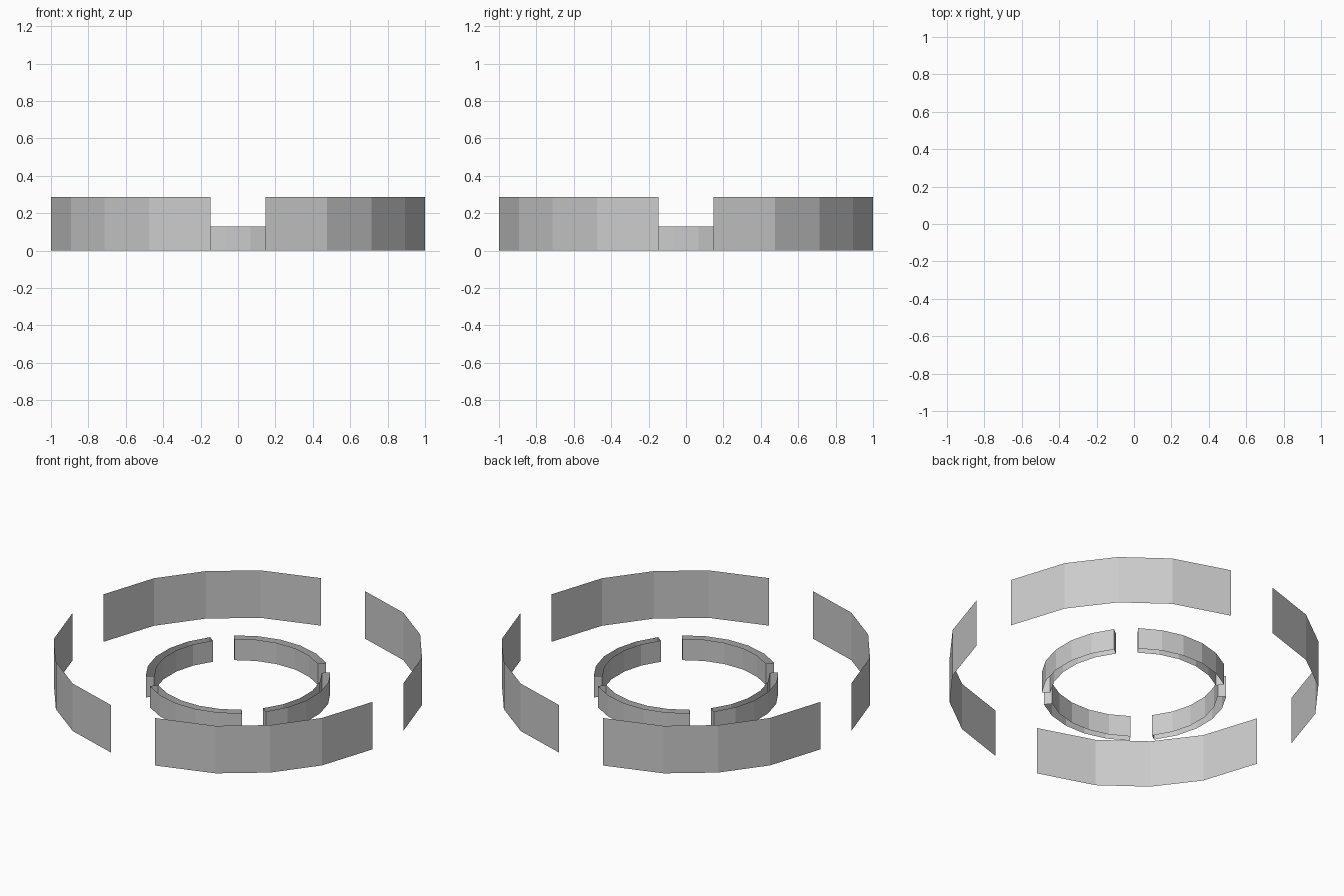
import bpy
import bmesh
from math import sin, cos, pi, radians
from mathutils import Matrix

if "Cube" in bpy.data.objects:
    bpy.data.objects.remove(bpy.data.objects["Cube"])


def wall(name, points, height, turn, closed=False):
    """Vertical open-topped wall raised from a plan outline."""
    bm = bmesh.new()
    low = [bm.verts.new((x, y, 0)) for x, y in points]
    high = [bm.verts.new((x, y, height)) for x, y in points]
    n = len(points)
    for i in range(n if closed else n - 1):
        j = (i + 1) % n
        bm.faces.new((low[i], low[j], high[j], high[i]))
    bm.transform(Matrix.Rotation(turn, 4, 'Z'))
    mesh = bpy.data.meshes.new(name)
    bm.to_mesh(mesh)
    bm.free()
    obj = bpy.data.objects.new(name, mesh)
    bpy.context.collection.objects.link(obj)


def arc(radius, angles):
    return [(radius * cos(radians(a)), radius * sin(radians(a))) for a in angles]


# Outer panels: single sheets with gaps on the x and y axes
outer_plan = [(1.0, 0.147), (0.893, 0.476), (0.714, 0.714),
              (0.476, 0.893), (0.147, 1.0)]

# Inner kerbs: hollow walls with closed ends and gaps on the diagonals
steps = [-37.5 + 15 * i for i in range(6)]
inner_plan = arc(0.504, steps) + arc(0.458, reversed(steps))

for k in range(4):
    wall(f"outer_panel_{k + 1}", outer_plan, 0.286, k * pi / 2)
    wall(f"inner_kerb_{k + 1}", inner_plan, 0.128, k * pi / 2, closed=True)
